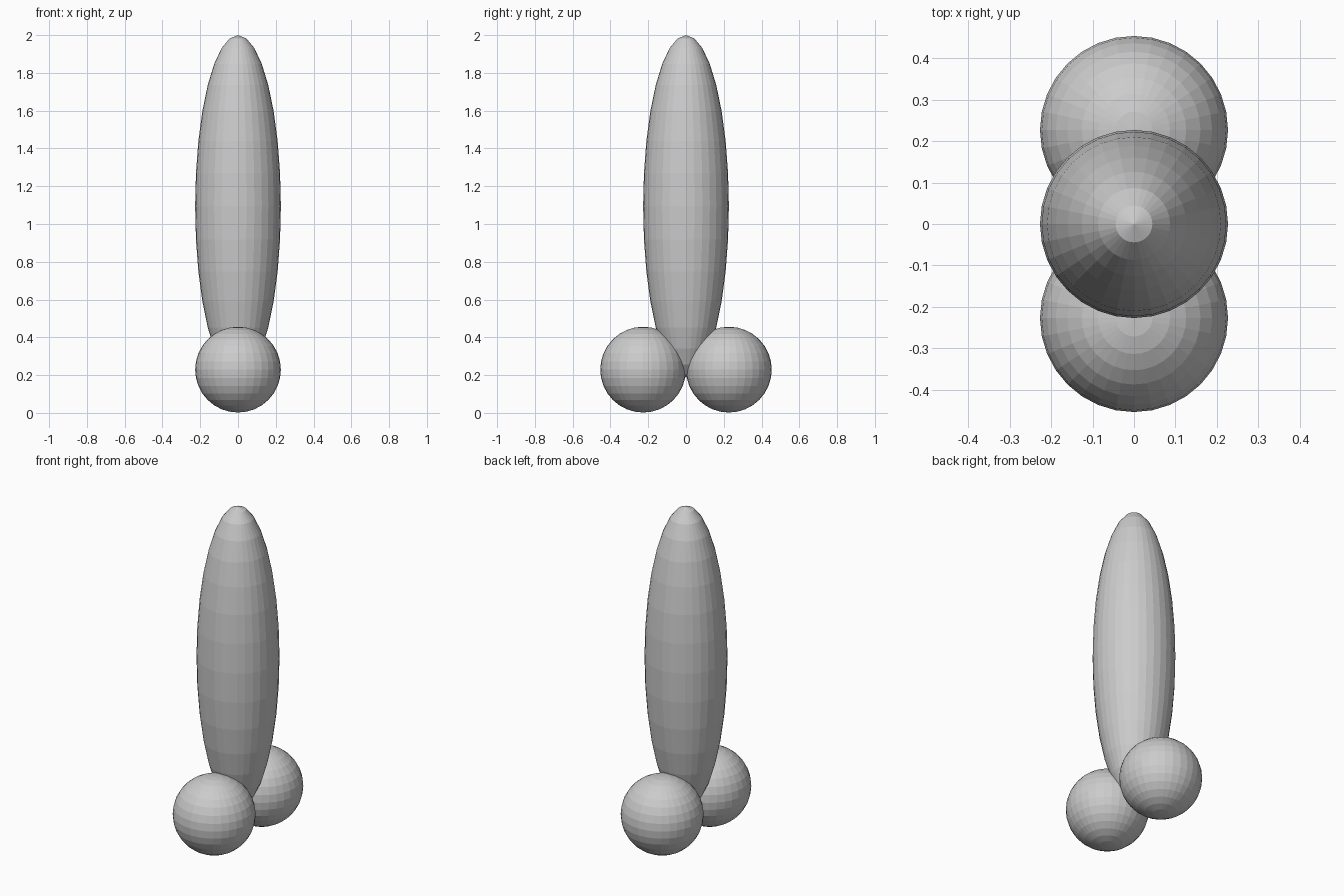
import bpy

if "Cube" in bpy.data.objects:
    bpy.data.objects.remove(bpy.data.objects["Cube"])

R = 0.227


def ellipsoid(name, center, radii):
    bpy.ops.mesh.primitive_uv_sphere_add(segments=32, ring_count=16, radius=1, location=center)
    ob = bpy.context.object
    ob.name = name
    ob.scale = radii
    bpy.ops.object.transform_apply(location=False, rotation=False, scale=True)
    return ob


# Tall central body
ellipsoid("tall_body", (0, 0, 1.094), (R, R, 0.906))

# Pair of base spheres, front and back
for side, label in ((-1, "front"), (1, "back")):
    ellipsoid(label + "_base_sphere", (0, side * R, 0.229), (R, R, R))
